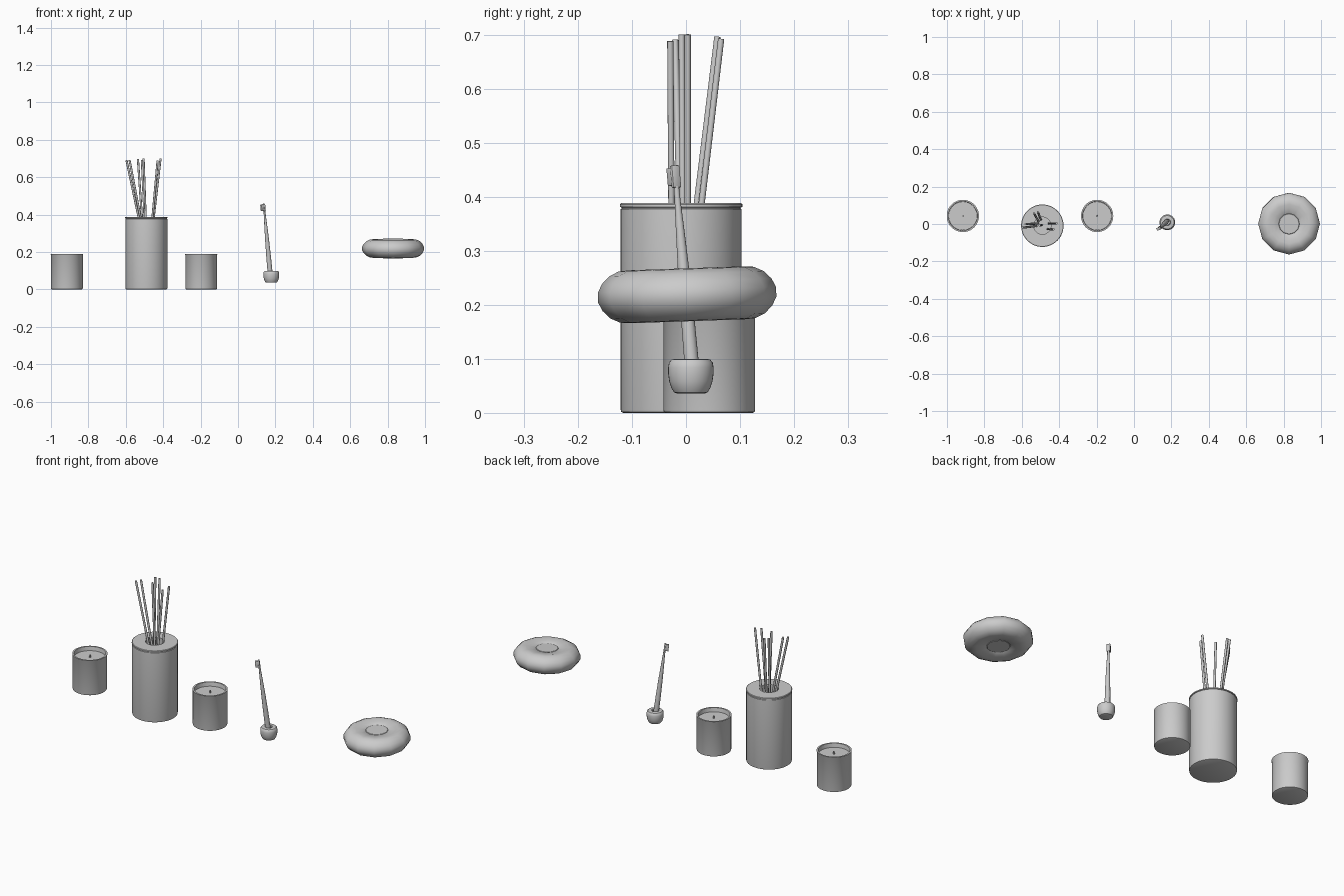
import bpy, bmesh, math
from mathutils import Vector, Matrix


def finish(name, bm, angle=35):
    bmesh.ops.remove_doubles(bm, verts=bm.verts, dist=1e-5)
    bmesh.ops.recalc_face_normals(bm, faces=bm.faces)
    me = bpy.data.meshes.new(name)
    bm.to_mesh(me)
    bm.free()
    ob = bpy.data.objects.new(name, me)
    bpy.context.collection.objects.link(ob)
    bpy.ops.object.select_all(action='DESELECT')
    ob.select_set(True)
    bpy.context.view_layer.objects.active = ob
    bpy.ops.object.shade_smooth_by_angle(angle=math.radians(angle))
    return ob


def lathe(name, profile, loc, sides=48, angle=35):
    """Revolve (radius, z) points around z."""
    bm = bmesh.new()
    vs = [bm.verts.new((r, 0, z)) for r, z in profile]
    es = [bm.edges.new(p) for p in zip(vs, vs[1:])]
    bmesh.ops.spin(bm, geom=vs + es, cent=(0, 0, 0), axis=(0, 0, 1),
                   angle=math.tau, steps=sides)
    ob = finish(name, bm, angle)
    ob.location = loc
    return ob


def stick(name, a, b, r, sides=10):
    a, b = Vector(a), Vector(b)
    d = b - a
    ob = lathe(name, [(0, 0), (r, 0), (r, d.length), (0, d.length)], a, sides, 50)
    ob.rotation_euler = d.to_track_quat('Z', 'Y').to_euler()
    return ob


def box(name, size, centre, rot, bevel):
    bm = bmesh.new()
    bmesh.ops.create_cube(bm, size=1, matrix=Matrix.Diagonal((*size, 1)))
    bmesh.ops.bevel(bm, geom=bm.edges[:], offset=bevel, segments=2,
                    profile=0.5, affect='EDGES')
    ob = finish(name, bm)
    ob.location, ob.rotation_euler = centre, rot
    return ob


# Candles: glass cup, recessed wax, wick
for side, x in (("left", -0.915), ("right", -0.197)):
    y = 0.043
    lathe(side + "_candle_cup",
          [(0, 0), (0.080, 0), (0.084, 0.002), (0.085, 0.006), (0.085, 0.185),
           (0.0862, 0.187), (0.0862, 0.190), (0.078, 0.190), (0.077, 0.187),
           (0.077, 0.010), (0, 0.010)], (x, y, 0))
    lathe(side + "_candle_wax",
          [(0, 0.011), (0.0765, 0.011), (0.0765, 0.168), (0, 0.168)], (x, y, 0))
    stick(side + "_candle_wick", (x, y, 0.16), (x + 0.002, y, 0.182), 0.004, 8)

# Diffuser jar with lipped lid and central opening
jx, jy = -0.49, -0.009
lathe("diffuser_jar",
      [(0, 0), (0.107, 0), (0.111, 0.002), (0.112, 0.006), (0.112, 0.377),
       (0.110, 0.378), (0.110, 0.380), (0.1135, 0.381), (0.1135, 0.386),
       (0.111, 0.388), (0.046, 0.388), (0.046, 0.34), (0.107, 0.34),
       (0.107, 0.008), (0, 0.008)], (jx, jy, 0))
lathe("diffuser_inner_liquid",
      [(0, 0.009), (0.106, 0.009), (0.106, 0.345), (0, 0.345)], (jx, jy, 0))

# Reeds: (top point, xy where each crosses the lid)
reeds = [((-0.596, -0.020, 0.690), (-0.532, -0.012)),
         ((-0.580, 0.000, 0.692), (-0.522, 0.002)),
         ((-0.535, 0.058, 0.696), (-0.514, 0.020)),
         ((-0.514, 0.065, 0.692), (-0.500, 0.029)),
         ((-0.505, -0.008, 0.700), (-0.494, -0.006)),
         ((-0.430, -0.029, 0.688), (-0.457, -0.027)),
         ((-0.414, 0.003, 0.700), (-0.450, 0.003))]
for i, (top, mid) in enumerate(reeds):
    t, m = Vector(top), Vector((*mid, 0.388))
    stick(f"reed_{i + 1}", m + (m - t) * 0.35, t, 0.0058)

# Toothbrush stand: small rounded cup
lathe("brush_stand",
      [(0, 0.036), (0.026, 0.036), (0.031, 0.038), (0.036, 0.046), (0.040, 0.058),
       (0.042, 0.072), (0.042, 0.084), (0.0405, 0.093), (0.036, 0.0985),
       (0.031, 0.0995), (0.018, 0.0995), (0.015, 0.097), (0.014, 0.060),
       (0, 0.060)], (0.178, 0.009, 0), 32)

# Toothbrush: tapered handle, head and bristles leaning toward -x, -y
a, b = Vector((0.174, 0.013, 0.062)), Vector((0.138, -0.021, 0.455))
d = b - a
z = d.normalized()
u = Vector((-0.85, -0.52, 0))
u = (u - z * u.dot(z)).normalized()
rot = Matrix((u, z.cross(u), z)).transposed().to_euler()
L = d.length
handle = lathe("brush_handle",
               [(0, 0), (0.012, 0), (0.0135, 0.03), (0.0125, 0.12), (0.0105, 0.21),
                (0.0075, 0.29), (0.0055, 0.335), (0.005, 0.36), (0, 0.362)],
               a, 16, 45)
handle.rotation_euler = rot
box("brush_head", (0.009, 0.018, 0.042), b - z * 0.018, rot, 0.003)
box("brush_bristles", (0.016, 0.014, 0.033), b - z * 0.017 + u * 0.011, rot, 0.001)

# Soap: twelve-sided pebble with a stepped dish on both faces, slightly tilted
half = [(0, 0.041), (0.054, 0.041), (0.056, 0.0385), (0.058, 0.041),
        (0.085, 0.0445), (0.105, 0.049), (0.125, 0.0475), (0.143, 0.039),
        (0.157, 0.025), (0.165, 0.009)]
soap = lathe("soap_bar", half + [(r, -h) for r, h in reversed(half)],
             (0.829, 0.002, 0.2185), 12, 50)
soap.rotation_euler = (math.radians(2), 0, 0)
